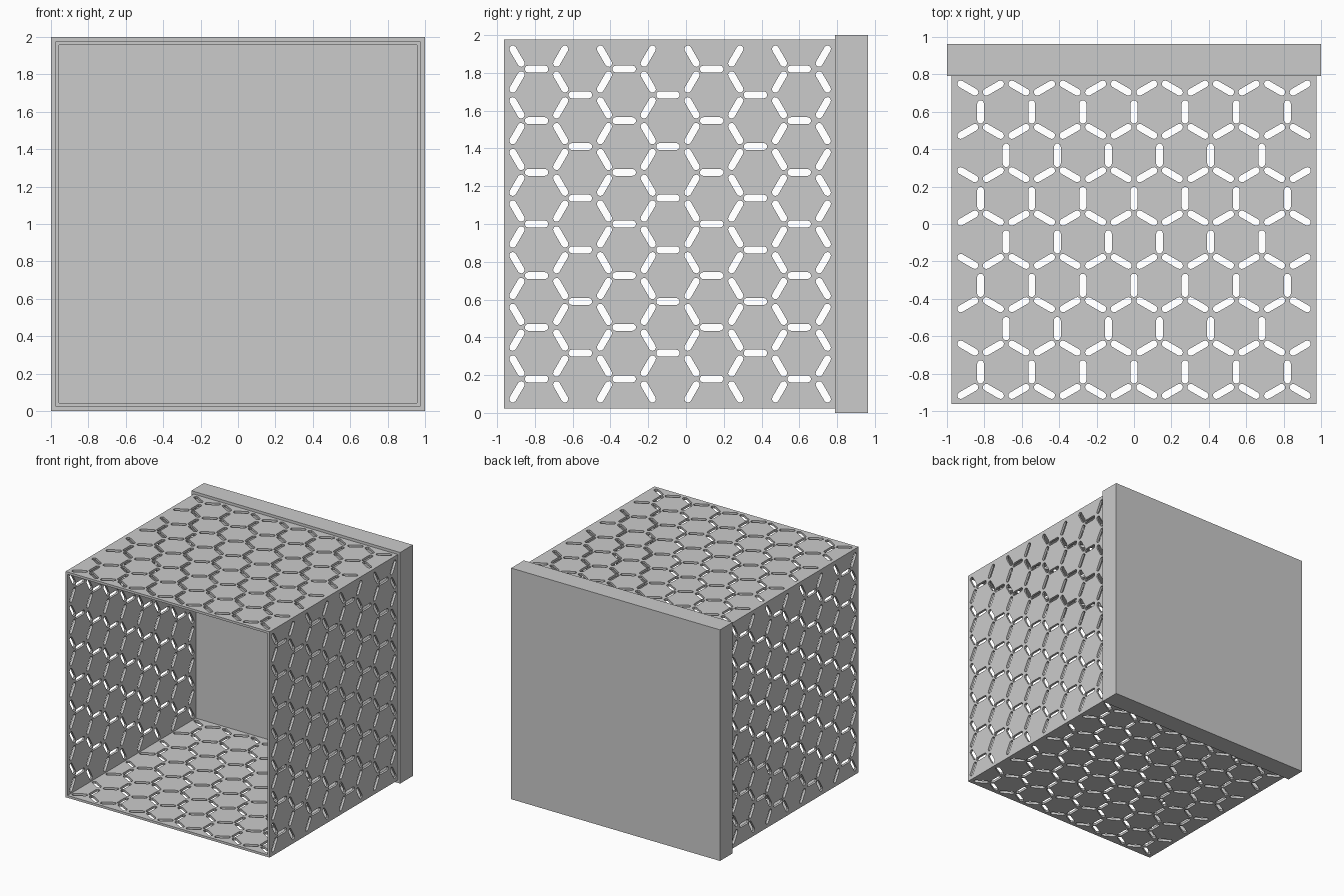
import bpy, bmesh, math
from mathutils import Vector

if "Cube" in bpy.data.objects:
    bpy.data.objects.remove(bpy.data.objects["Cube"])

grey = bpy.data.materials.new("plain_grey")
grey.use_nodes = True
grey.diffuse_color = (0.6, 0.6, 0.6, 1)
grey.node_tree.nodes["Principled BSDF"].inputs["Base Color"].default_value = (0.6, 0.6, 0.6, 1)

OUTER, THICK = 0.977, 0.02        # shell half width, wall thickness
FRONT, LEDGE, BACK = -0.963, 0.79, 0.963
PITCH, ROW = 0.2734, 0.2317       # honeycomb spacing across and along
SLOT_LEN, SLOT_W = 0.125, 0.037


def add_loop(curve, points):
    spline = curve.splines.new('POLY')
    spline.points.add(len(points) - 1)
    for target, p in zip(spline.points, points):
        target.co = (p[0], p[1], 0, 1)
    spline.use_cyclic_u = True


def slot(u, v, angle):
    """Outline of a round-ended slot pointing along the angle."""
    points = []
    for side in (0, math.pi):
        centre = Vector((u, v)) + Vector((math.cos(angle + side), math.sin(angle + side))) * (SLOT_LEN - SLOT_W) / 2
        for i in range(6):
            a = angle + side - math.pi / 2 + math.pi * i / 5
            points.append(centre + Vector((math.cos(a), math.sin(a))) * SLOT_W / 2)
    return points


def honeycomb():
    """Slots lying on the edges of a hexagon grid."""
    slots = []
    for k in range(8):
        for j in range(14):
            lean = 1 if (k + j) % 2 == 0 else -1
            slots.append(slot((j - 6.5) * PITCH / 2, -0.895 + ROW * k, lean * math.pi / 6))
    for k in range(7):
        count = 7 - k % 2
        for m in range(count):
            slots.append(slot((m - (count - 1) / 2) * PITCH, -0.791 + ROW * k, math.pi / 2))
    return slots


def panel(name, half_width, turn):
    curve = bpy.data.curves.new(name + "_outline", 'CURVE')
    curve.dimensions, curve.fill_mode, curve.extrude = '2D', 'BOTH', THICK / 2
    add_loop(curve, [(-half_width, FRONT), (half_width, FRONT), (half_width, LEDGE), (-half_width, LEDGE)])
    for outline in honeycomb():
        add_loop(curve, outline)
    helper = bpy.data.objects.new(name + "_outline", curve)
    bpy.context.collection.objects.link(helper)
    graph = bpy.context.evaluated_depsgraph_get()
    mesh = bpy.data.meshes.new_from_object(helper.evaluated_get(graph))
    bpy.data.objects.remove(helper)
    # Weld caps to rims and keep flat faces
    bm = bmesh.new()
    bm.from_mesh(mesh)
    bmesh.ops.remove_doubles(bm, verts=bm.verts, dist=0.0001)
    bmesh.ops.recalc_face_normals(bm, faces=bm.faces)
    for face in bm.faces:
        face.smooth = False
    bm.to_mesh(mesh)
    bm.free()
    mesh.materials.clear()
    mesh.materials.append(grey)
    ob = bpy.data.objects.new(name, mesh)
    bpy.context.collection.objects.link(ob)
    offset = OUTER - THICK / 2
    ob.rotation_euler = (0, turn, 0)
    ob.location = (math.sin(turn) * offset, 0, 1 + math.cos(turn) * offset)


# Four perforated walls
panel("top_panel", OUTER, 0)
panel("left_panel", OUTER - THICK, math.pi / 2)
panel("bottom_panel", OUTER, math.pi)
panel("right_panel", OUTER - THICK, -math.pi / 2)

# Solid slab closing the back
bpy.ops.mesh.primitive_cube_add(size=1, location=(0, (LEDGE + BACK) / 2, 1))
slab = bpy.context.object
slab.name = "back_slab"
slab.scale = (2, BACK - LEDGE, 2)
bpy.ops.object.transform_apply(location=False, rotation=False, scale=True)
slab.data.materials.append(grey)
